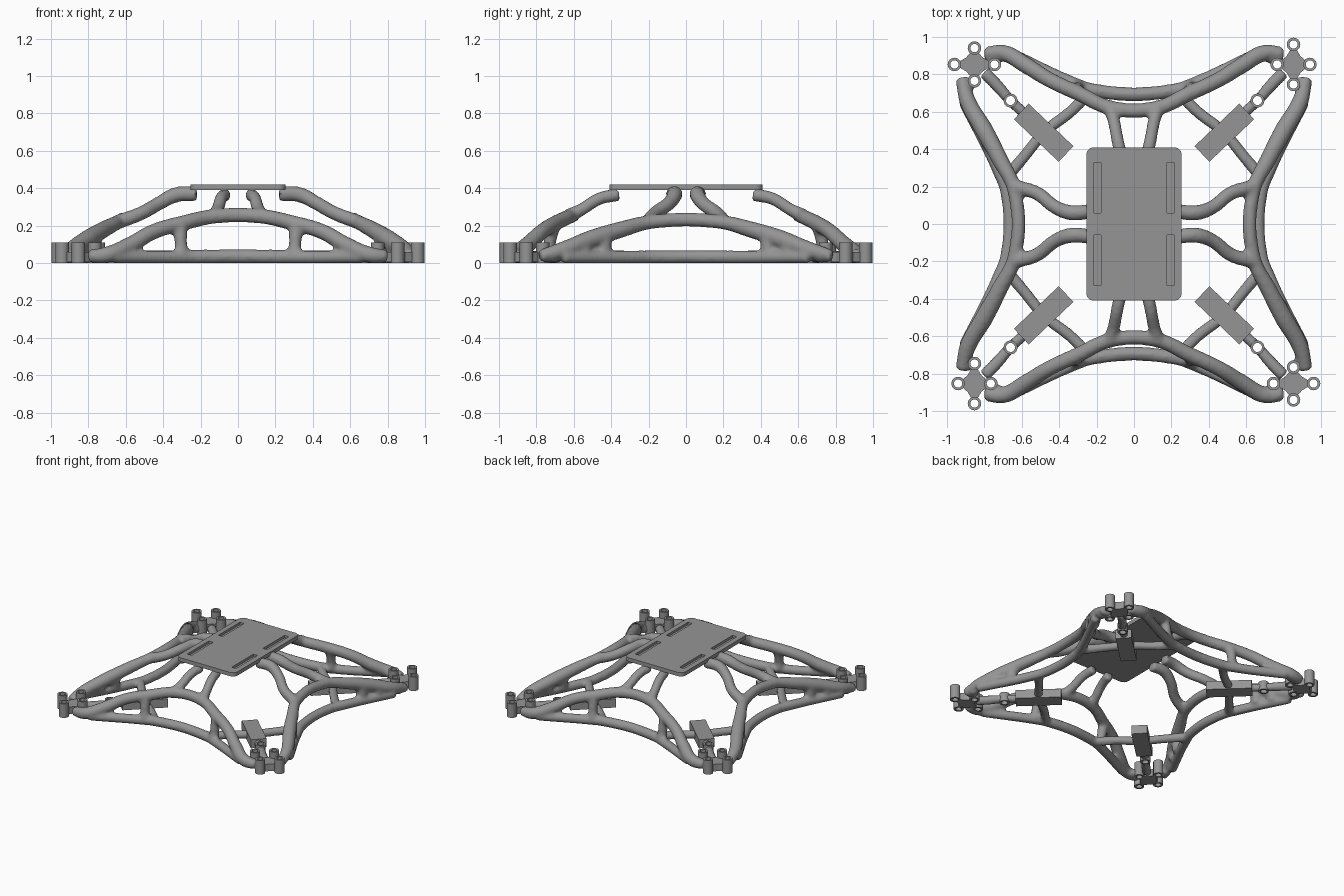
import bpy, bmesh, math
from mathutils import Matrix, Vector

if "Cube" in bpy.data.objects:
    bpy.data.objects.remove(bpy.data.objects["Cube"])

grey = bpy.data.materials.new("matte_grey")
grey.use_nodes = True
grey.diffuse_color = (0.3, 0.3, 0.3, 1)
grey.node_tree.nodes["Principled BSDF"].inputs["Base Color"].default_value = (0.3, 0.3, 0.3, 1)

CORNERS = [(1, 1), (-1, 1), (-1, -1), (1, -1)]
MOUNT = 0.853


def add_object(name, bm):
    mesh = bpy.data.meshes.new(name)
    bmesh.ops.recalc_face_normals(bm, faces=bm.faces)
    bm.to_mesh(mesh)
    bm.free()
    mesh.materials.append(grey)
    obj = bpy.data.objects.new(name, mesh)
    bpy.context.collection.objects.link(obj)
    return obj


def cylinder(bm, x, y, r, z0, z1):
    bmesh.ops.create_cone(bm, cap_ends=True, segments=24, radius1=r, radius2=r, depth=z1 - z0,
                          matrix=Matrix.Translation((x, y, (z0 + z1) / 2)))


def box(bm, x, y, z0, z1, length, width, angle=0):
    m = (Matrix.Translation((x, y, (z0 + z1) / 2)) @ Matrix.Rotation(angle, 4, 'Z')
         @ Matrix.Diagonal((length, width, z1 - z0, 1)))
    return bmesh.ops.create_cube(bm, size=1, matrix=m)["verts"]


def prism(bm, outline, z0, z1):
    face = bm.faces.new([bm.verts.new((x, y, z0)) for x, y in outline])
    new = bmesh.ops.extrude_face_region(bm, geom=[face])["geom"]
    bmesh.ops.translate(bm, vec=(0, 0, z1 - z0), verts=[v for v in new if isinstance(v, bmesh.types.BMVert)])


def bake(obj):
    """Replace the mesh with its modified result."""
    deps = bpy.context.evaluated_depsgraph_get()
    obj.data = bpy.data.meshes.new_from_object(obj.evaluated_get(deps))
    obj.modifiers.clear()


def cut(obj, cutter):
    mod = obj.modifiers.new("cut", 'BOOLEAN')
    mod.operation, mod.solver, mod.object = 'DIFFERENCE', 'EXACT', cutter
    bake(obj)


def smooth(obj, angle):
    bpy.ops.object.select_all(action='DESELECT')
    obj.select_set(True)
    bpy.context.view_layer.objects.active = obj
    bpy.ops.object.shade_smooth_by_angle(angle=math.radians(angle))


# Organic frame: tubes as (x, y, z, radius), blended into one skin
curve = bpy.data.curves.new("frame_tubes", 'CURVE')
curve.dimensions = '3D'
curve.bevel_depth = 1
curve.bevel_resolution = 4
curve.use_fill_caps = True


def tube(points):
    s = curve.splines.new('BEZIER')
    s.bezier_points.add(len(points) - 1)
    for p, (x, y, z, r) in zip(s.bezier_points, points):
        p.co = (x, y, z)
        p.radius = r
        p.handle_left_type = p.handle_right_type = 'AUTO'


def flip(points, sx, sy):
    return [(x * sx, y * sy, z, r) for x, y, z, r in points]


end_arch = [(.12, .62, .25, .04), (.3, .70, .212, .042), (.45, .77, .168, .042),
            (.58, .85, .095, .045), (.7, .915, .045, .045), (.8, .91, .035, .035)]
end_rail = [(.22, .715, .034, .038), (.32, .75, .032, .036), (.66, .91, .032, .034)]
side_arch = [(.64, .18, .22, .038), (.72, .35, .178, .045), (.8, .5, .13, .05),
             (.89, .66, .07, .045), (.92, .78, .035, .035)]
side_rail = [(.68, .17, .033, .036), (.72, .28, .032, .036), (.91, .66, .032, .034)]

for s in (1, -1):
    for half in (end_arch, end_rail):
        tube(flip(half[::-1], -1, s) + flip(half, 1, s))
    for half in (side_arch, side_rail):
        tube(flip(half[::-1], s, -1) + flip(half, s, 1))

quarter = [
    # legs up to the deck
    [(.07, .36, .365, .036), (.09, .46, .345, .034), (.11, .56, .285, .034), (.13, .63, .25, .04)],
    [(.22, .07, .37, .04), (.33, .06, .365, .042), (.42, .09, .32, .038),
     (.52, .165, .265, .038), (.64, .2, .22, .04)],
    # posts between arch and rail
    [(.31, .71, .2, .04), (.305, .73, .1, .033), (.3, .735, .035, .042)],
    [(.77, .44, .14, .045), (.78, .44, .035, .04)],
    [(.83, .55, .1, .045), (.84, .55, .035, .04)],
    # cross brace through the diagonal block
    [(.24, .70, .032, .034), (.34, .6, .032, .032), (.48, .49, .032, .032),
     (.58, .37, .032, .032), (.68, .25, .032, .034)],
    # arm out to the motor mount
    [(.55, .56, .032, .03), (.66, .66, .032, .03), (.74, .75, .032, .034), (.8, .81, .032, .034)],
    # webs around the mount
    [(.7, .91, .035, .035), (.78, .86, .032, .03)],
    [(.91, .7, .035, .035), (.86, .77, .032, .03)],
]
for sx, sy in CORNERS:
    for path in quarter:
        tube(flip(path, sx, sy))

temp = bpy.data.objects.new("frame_tubes", curve)
bpy.context.collection.objects.link(temp)
bpy.context.view_layer.update()
skin = bpy.data.meshes.new_from_object(temp.evaluated_get(bpy.context.evaluated_depsgraph_get()))
bpy.data.objects.remove(temp)
frame = bpy.data.objects.new("organic_frame", skin)
bpy.context.collection.objects.link(frame)
skin.materials.clear()
skin.materials.append(grey)
remesh = frame.modifiers.new("blend", 'REMESH')
remesh.mode, remesh.voxel_size = 'VOXEL', 0.012
relax = frame.modifiers.new("relax", 'SMOOTH')
relax.factor, relax.iterations = 0.5, 6
bake(frame)
for v in frame.data.vertices:
    v.co.z = max(v.co.z, 0)

# Motor mounts, screw bosses, diagonal blocks and the drill for all holes
plates, bosses, blocks, drill = (bmesh.new() for _ in range(4))
for sx, sy in CORNERS:
    rx, ry = (.0875, .107) if sx * sy > 0 else (.107, .0875)
    cx, cy = sx * MOUNT, sy * MOUNT
    outline = []
    for k in range(4):
        a, b = k * math.pi / 2, (k + 1) * math.pi / 2
        p = Vector((rx * math.cos(a), ry * math.sin(a)))
        q = Vector((rx * math.cos(b), ry * math.sin(b)))
        outline += [(cx + p.x, cy + p.y), (cx + (p.x + q.x) * .42, cy + (p.y + q.y) * .42)]
        cylinder(bosses, cx + p.x, cy + p.y, .036, 0, .11)
        cylinder(drill, cx + p.x, cy + p.y, .022, -.1, .3)
    prism(plates, outline, .004, .06)
    cylinder(bosses, sx * .66, sy * .66, .037, 0, .07)
    cylinder(drill, sx * .66, sy * .66, .024, -.1, .3)
    box(blocks, sx * .483, sy * .488, 0, .068, .33, .115, sx * sy * math.radians(43.5))

drill_obj = add_object("hole_drill", drill)
drill_obj.hide_render = True
mounts = add_object("motor_mounts", plates)
boss_obj = add_object("screw_bosses", bosses)
add_object("diagonal_blocks", blocks)
for obj in (frame, mounts, boss_obj):
    cut(obj, drill_obj)
bpy.data.objects.remove(drill_obj)
smooth(frame, 50)
smooth(boss_obj, 35)

# Deck with rounded corners and four strap recesses
bm = bmesh.new()
box(bm, 0, 0, .39, .42, .51, .82)
upright = [e for e in bm.edges if abs(e.verts[0].co.z - e.verts[1].co.z) > .01]
bmesh.ops.bevel(bm, geom=upright, offset=.04, segments=6, profile=.5, affect='EDGES')
deck = add_object("deck", bm)
bm = bmesh.new()
for sx, sy in CORNERS:
    box(bm, sx * .195, sy * .195, .4, .5, .038, .27)
recess = add_object("recess_cutter", bm)
recess.hide_render = True
cut(deck, recess)
bpy.data.objects.remove(recess)
smooth(deck, 30)
